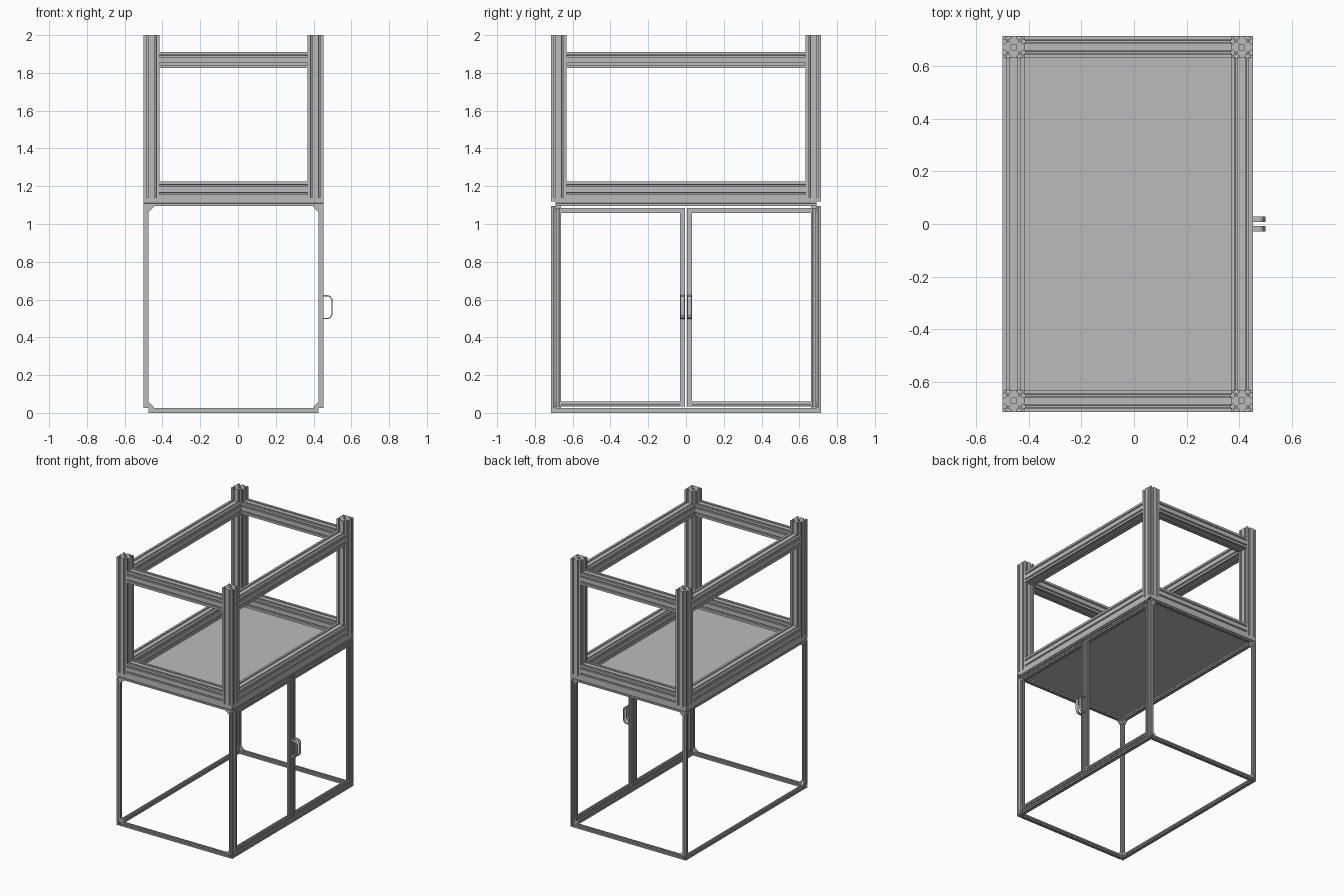
import bpy, bmesh, math

if "Cube" in bpy.data.objects:
    bpy.data.objects.remove(bpy.data.objects["Cube"])

metal = bpy.data.materials.new("aluminium_grey")
metal.diffuse_color = (0.5, 0.5, 0.5, 1)
metal.use_nodes = True
metal.node_tree.nodes["Principled BSDF"].inputs["Base Color"].default_value = metal.diffuse_color

X0, X1, Y = -0.5, 0.453, 0.716      # footprint of the frame
BIG, SMALL = 0.084, 0.026           # extrusion widths
ROT = {'X': (0, math.pi / 2, 0), 'Y': (math.pi / 2, 0, 0), 'Z': (0, 0, 0)}


def prism(name, loops, depth, axis, loc, capped=True):
    """Extrude closed outlines (extra loops are holes) along an axis, centred on loc."""
    cu = bpy.data.curves.new(name, 'CURVE')
    cu.dimensions = '2D'
    cu.fill_mode = 'BOTH' if capped else 'NONE'
    cu.extrude = depth / 2
    for pts in loops:
        sp = cu.splines.new('POLY')
        sp.points.add(len(pts) - 1)
        for p, (u, v) in zip(sp.points, pts):
            p.co = (u, v, 0, 1)
        sp.use_cyclic_u = True
    tmp = bpy.data.objects.new(name + "_curve", cu)
    bpy.context.collection.objects.link(tmp)
    bpy.context.view_layer.update()
    dg = bpy.context.evaluated_depsgraph_get()
    me = bpy.data.meshes.new_from_object(tmp.evaluated_get(dg))
    bpy.data.objects.remove(tmp)
    bm = bmesh.new()
    bm.from_mesh(me)
    bmesh.ops.remove_doubles(bm, verts=bm.verts, dist=1e-5)
    bmesh.ops.recalc_face_normals(bm, faces=bm.faces)
    for f in bm.faces:
        f.smooth = False
        f.material_index = 0
    bm.to_mesh(me)
    bm.free()
    me.materials.clear()
    me.materials.append(metal)
    ob = bpy.data.objects.new(name, me)
    bpy.context.collection.objects.link(ob)
    ob.location = loc
    ob.rotation_euler = ROT[axis]
    return ob


def square(cx, cy, h):
    return [(cx - h, cy - h), (cx + h, cy - h), (cx + h, cy + h), (cx - h, cy + h)]


def slot_profile(s, n):
    """Square section with n T-slots on each side."""
    p, h = s / n, s / 2
    slot = [(-.12, 0), (-.12, .1), (-.24, .1), (-.24, .2), (-.1, .3),
            (.1, .3), (.24, .2), (.24, .1), (.12, .1), (.12, 0)]
    side = [(-h, -h)]
    for i in range(n):
        c = -h + p * (i + .5)
        side += [(c + a * p, -h + d * p) for a, d in slot]
    pts = []
    for k in range(4):
        c, sn = round(math.cos(k * math.pi / 2)), round(math.sin(k * math.pi / 2))
        pts += [(c * u - sn * v, sn * u + c * v) for u, v in side]
    loops = [pts]
    if n == 2:                       # hollow core and corner channels
        loops.append(square(0, 0, .25 * p))
        loops += [square(a * p / 2, b * p / 2, .08 * p) for a in (-1, 1) for b in (-1, 1)]
    return loops


BIG_P, SMALL_P = slot_profile(BIG, 2), slot_profile(SMALL, 1)


def bar(name, axis, a, b, loc, big=False):
    """Extrusion running from a to b along axis; loc gives the other two coordinates."""
    loc = list(loc)
    loc['XYZ'.index(axis)] = (a + b) / 2
    prism(name, BIG_P if big else SMALL_P, b - a, axis, loc, capped=big)


# Table panel between the two frames
prism("table_panel", [[(X0, -Y), (X1, -Y), (X1, Y), (X0, Y)]], 0.02, 'Z', (0, 0, 1.13))

# Upper frame: heavy posts and two levels of rails
hb, hs = BIG / 2, SMALL / 2
for x in (X0 + hb, X1 - hb):
    for y in (-Y + hb, Y - hb):
        bar("upper_post", 'Z', 1.14, 2.0, (x, y, 0), True)
for z in (1.14 + hb, 1.868):
    for y in (-Y + hb, Y - hb):
        bar("upper_end_rail", 'X', X0 + BIG, X1 - BIG, (0, y, z), True)
    for x in (X0 + hb, X1 - hb):
        bar("upper_side_rail", 'Y', -Y + BIG, Y - BIG, (x, 0, z), True)

# Lower frame: slim legs and rails
ZB, ZT = 0.0, 1.094                  # undersides of bottom and top rails
for x in (X0 + hs, X1 - hs):
    for y in (-Y + hs, Y - hs):
        bar("lower_leg", 'Z', ZB + SMALL, ZT, (x, y, 0))
    bar("bottom_side_rail", 'Y', -Y, Y, (x, 0, ZB + hs))
    bar("top_side_rail", 'Y', -Y + SMALL, Y - SMALL, (x, 0, ZT + hs))
for y in (-Y + hs, Y - hs):
    bar("bottom_end_rail", 'X', X0 + SMALL, X1 - SMALL, (0, y, ZB + hs))
    bar("top_end_rail", 'X', X0, X1, (0, y, ZT + hs))

# Corner brackets inside the lower frame
G = 0.028
for zc, sz in ((ZB + SMALL, 1), (ZT, -1)):
    for sy in (-1, 1):
        for xc, sx in ((X0 + SMALL, 1), (X1 - SMALL, -1)):
            tri = [(0, 0), (sx * G, 0), (sx * G, sz * .005), (sx * .005, sz * G), (0, sz * G)]
            prism("end_bracket", [tri], 0.018, 'Y', (xc, sy * (Y - hs), zc))
        # local x maps to -z and local y to y when extruded along x
        tri = [(0, 0), (0, -sy * G), (-sz * .005, -sy * G), (-sz * G, -sy * .005), (-sz * G, 0)]
        prism("side_bracket", [tri], 0.018, 'X', (X0 + hs, sy * (Y - SMALL), zc))

# Pair of doors with bow handles on the right side
DX, D0, D1 = X1 - hs, 0.033, 1.085
outer, inner = Y - SMALL - 0.003 - hs, 0.0185
outline = [(0, .497), (.026, .497), (.038, .503), (.047, .52), (.047, .6), (.038, .617),
           (.026, .623), (0, .623), (0, .617), (.025, .617), (.034, .612), (.042, .597),
           (.042, .523), (.034, .508), (.025, .503), (0, .503)]
for s in (-1, 1):
    for y in (inner, outer):
        bar("door_stile", 'Z', D0, D1, (DX, s * y, 0))
    a, b = sorted((s * (inner + hs), s * (outer - hs)))
    for z in (D0 + hs, D1 - hs):
        bar("door_rail", 'Y', a, b, (DX, 0, z))
    prism("door_handle", [outline], 0.022, 'Y', (X1, s * inner, 0))
